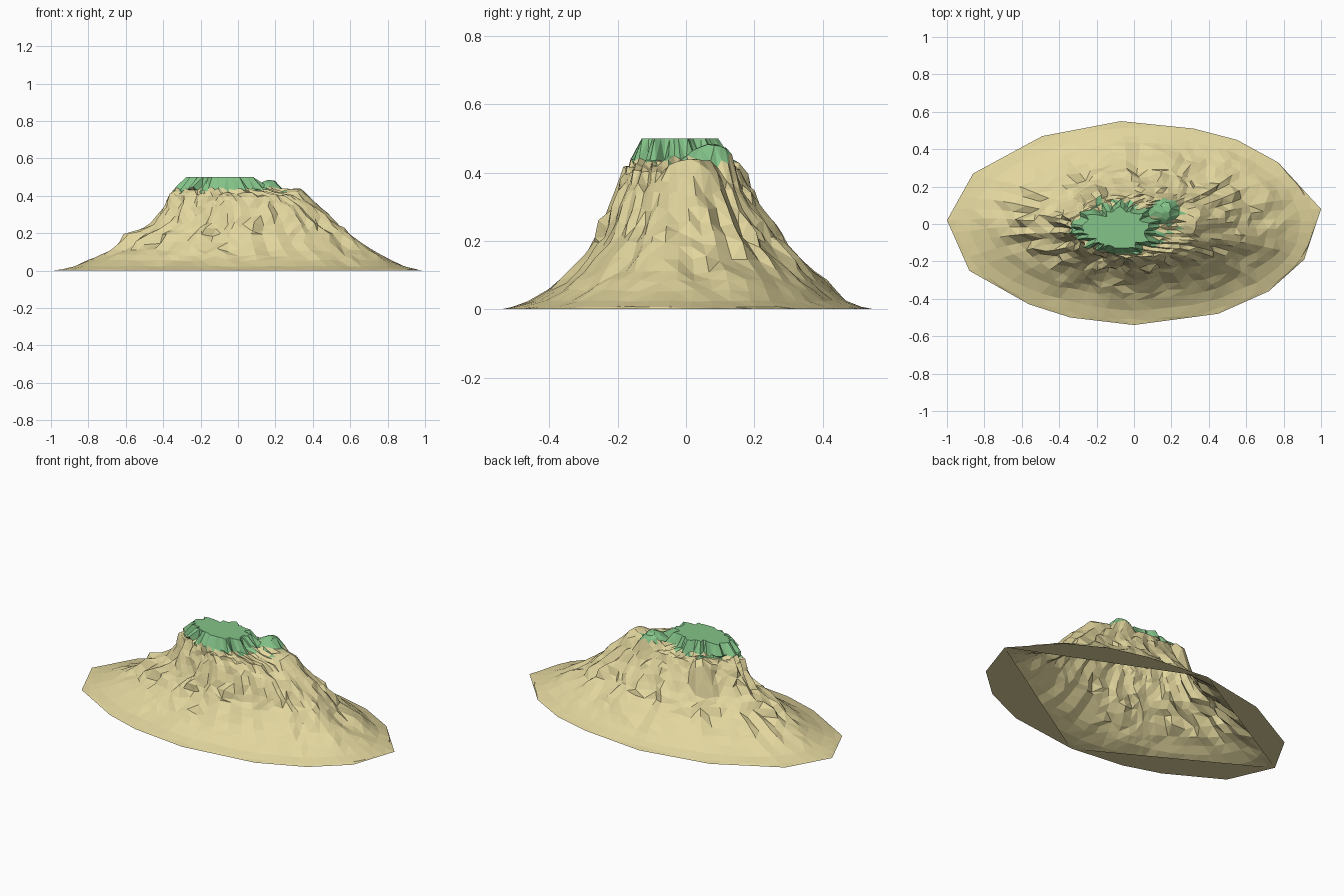
import bpy, bmesh, math, random
from mathutils import Vector, noise

random.seed(4)
if "Cube" in bpy.data.objects:
    bpy.data.objects.remove(bpy.data.objects["Cube"], do_unlink=True)


def make_material(name, colour):
    mat = bpy.data.materials.new(name)
    mat.use_nodes = True
    mat.diffuse_color = (*colour, 1)
    mat.node_tree.nodes["Principled BSDF"].inputs["Base Color"].default_value = (*colour, 1)
    return mat


sand = make_material("sand", (0.76, 0.67, 0.34))
grass = make_material("grass green", (0.23, 0.55, 0.25))

# Foot outline, counter-clockwise
OUTLINE = [(1, .08), (.77, .33), (.55, .45), (.32, .51), (-.07, .55), (-.49, .47),
           (-.86, .27), (-1, .02), (-.88, -.25), (-.56, -.43), (-.34, -.5),
           (0, -.54), (.45, -.48), (.72, -.36), (.91, -.19)]
# Contours: height, min x, max x, min y, max y
CONTOURS = [(.007, -.92, .93, -.495, .5), (.024, -.86, .87, -.45, .46),
            (.055, -.79, .81, -.4, .43), (.11, -.7, .71, -.345, .375),
            (.19, -.61, .61, -.285, .305), (.25, -.49, .54, -.25, .26),
            (.34, -.42, .44, -.21, .205), (.4, -.385, .34, -.185, .165),
            (.44, -.345, .14, -.16, .12), (.5, -.285, .085, -.135, .085)]
# Side knolls: x, y, height, radius
KNOLLS = [(.17, .075, .485, .085), (.31, .02, .44, .09), (-.2, .14, .44, .07)]
# Hollows in the flanks: direction, depth
HOLLOWS = [(2.4, .12), (-2.2, .09)]
STEPS = 4      # segments per outline edge
SUMMIT = CONTOURS[-1][0]


def lerp(a, b, t):
    return tuple(p + (q - p) * t for p, q in zip(a, b))


def weathered(contour, angle):
    """Point on a contour, carved by gullies and roughened."""
    z, x0, x1, y0, y1 = contour
    c, s = math.cos(angle), math.sin(angle)
    wear = min(1, z / .15)
    gully = abs(noise.noise(Vector((c * 4, s * 4, z * 3))))
    fine = noise.noise(Vector((c * 9, s * 9, z * 14)))
    r = 1.03 - wear * (.22 * gully - .06 * fine) + wear * random.uniform(-.02, .02)
    for direction, depth in HOLLOWS:
        r -= wear * depth * max(0, math.cos(angle - direction)) ** 4
    # Lobed rim around the summit
    if z > .43:
        r += .3 * noise.noise(Vector((c * 4, s * 4, 7))) + random.uniform(-.07, .07)
    x = (x0 + x1) / 2 + (x1 - x0) / 2 * r * c
    y = (y0 + y1) / 2 + (y1 - y0) / 2 * r * s
    if z < SUMMIT:
        z += wear * random.uniform(-.011, .011)
        for kx, ky, top, radius in KNOLLS:
            d = math.hypot(x - kx, y - ky) / radius
            if d < 1:
                z = max(z, top - (top - z) * d ** 2.5)
    return x, y, min(z, SUMMIT)


# Foot ring, then rings that climb the slope
foot = []
for i, a in enumerate(OUTLINE):
    b = OUTLINE[(i + 1) % len(OUTLINE)]
    foot += [(*lerp(a, b, k / STEPS), 0) for k in range(STEPS)]
angles = [math.atan2(y / .54, x) for x, y, z in foot]

levels = [CONTOURS[0]]
for low, high in zip(CONTOURS, CONTOURS[1:]):
    if high[0] in (.024, .055, SUMMIT):
        parts = 1
    else:
        parts = 4 if high[0] == .44 else 2
    levels += [lerp(low, high, (k + 1) / parts) for k in range(parts)]

bm = bmesh.new()
rings = [[bm.verts.new(p) for p in foot]]
for level in levels:
    rings.append([bm.verts.new(weathered(level, a)) for a in angles])

# Slopes
count = len(foot)
for low, high in zip(rings, rings[1:]):
    for i in range(count):
        j = (i + 1) % count
        bm.faces.new((low[i], low[j], high[j], high[i]))
bmesh.ops.triangulate(bm, faces=bm.faces[:])

# Flat summit
bm.faces.new(rings[-1])

# Underside rim around an open middle
corners = [0, 4, 7, 11]
for a, b in zip(corners, corners[1:] + [len(OUTLINE)]):
    edge = [rings[0][k % count] for k in range(a * STEPS, b * STEPS + 1)]
    bm.faces.new(edge[::-1])

# Grass on the summit and the nearest knoll, with a ragged lower edge
for face in bm.faces:
    c = face.calc_center_median()
    ragged = .05 * noise.noise(Vector((c.x * 25, c.y * 25, 0)))
    face.material_index = int(c.z > .437 + ragged and c.x < .26)
    face.smooth = False

mesh = bpy.data.meshes.new("hill")
bm.to_mesh(mesh)
bm.free()
mesh.materials.append(sand)
mesh.materials.append(grass)
hill = bpy.data.objects.new("hill", mesh)
bpy.context.collection.objects.link(hill)
